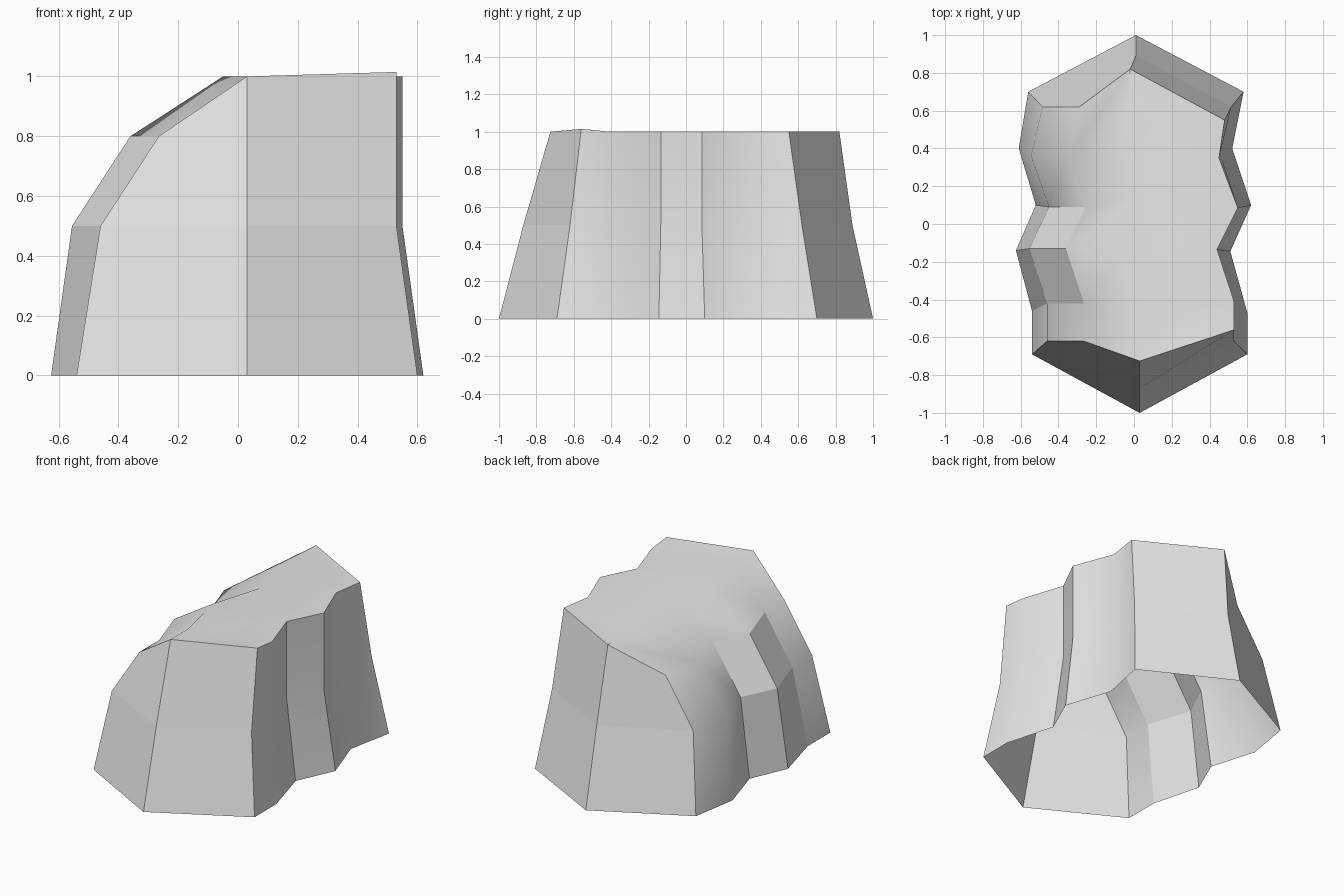
import bpy
import bmesh
import math

# Remove the default cube if present
default_cube = bpy.data.objects.get("Cube")
if default_cube:
    bpy.data.objects.remove(default_cube, do_unlink=True)

# Single stone colour
stone = bpy.data.materials.new("stone grey")
stone.use_nodes = True
stone_colour = (0.8, 0.8, 0.8, 1.0)
stone.diffuse_color = stone_colour
stone.node_tree.nodes["Principled BSDF"].inputs["Base Color"].default_value = stone_colour


def level(points, height):
    """Lift a plan-view line, front to back, to one height."""
    return [(x, y, height) for x, y in points]


# Sloping side: base, shoulder, upper slope
left_base = [(-.54, -.69), (-.54, -.46), (-.625, -.14), (-.52, .10), (-.61, .40), (-.56, .70)]
left_mid = [(-.46, -.62), (-.46, -.42), (-.555, -.13), (-.45, .09), (-.545, .36), (-.485, .62)]
left_high = [(x + .195, y) for x, y in left_mid]
# Ridge line where the slope meets the flat top
ridge = [(.03, -.725), (.03, -.55), (-.05, -.18), (.05, .15), (-.04, .57), (-.02, .82)]
# Steep side: top rim, middle, base
right_top = [(.53, -.56), (.53, -.41), (.44, -.135), (.55, .085), (.45, .35), (.48, .55)]
right_mid = [(.53, -.62), (.53, -.42), (.44, -.135), (.55, .085), (.46, .36), (.515, .62)]
right_base = [(.60, -.69), (.60, -.47), (.51, -.145), (.62, .10), (.52, .40), (.58, .70)]

lines = [
    level(left_base, 0), level(left_mid, .5), level(left_high, .8), level(ridge, 1),
    level(right_top, 1), level(right_mid, .5), level(right_base, 0),
]
# Slightly raised front corner of the rim
x, y, z = lines[4][0]
lines[4][0] = (x, y, z + .015)

bm = bmesh.new()
grid = [[bm.verts.new(p) for p in line] for line in lines]
flat_faces = []

# Skin between neighbouring lines, with the cut step left faceted
for band, (a, b) in enumerate(zip(grid, grid[1:])):
    for s in range(len(a) - 1):
        face = bm.faces.new((a[s], a[s + 1], b[s + 1], b[s]))
        if band < 2 and s in (1, 2):
            flat_faces.append(face)


def close_end(station, base, middle):
    """Pointed end wall made of two panels each side of a centre edge."""
    low, mid = bm.verts.new(base), bm.verts.new(middle)
    lb, lm, lh, top, rt, rm, rb = [line[station] for line in grid]
    for loop in ((low, mid, lm, lb), (mid, top, lh, lm),
                 (low, rb, rm, mid), (mid, rm, rt, top)):
        flat_faces.append(bm.faces.new(loop))


close_end(0, (.03, -1, 0), (.03, -.87, .5))
close_end(-1, (.01, 1, 0), (.01, .89, .5))

bmesh.ops.recalc_face_normals(bm, faces=bm.faces[:])
# Keep the outside facing out on this open shell
bm.normal_update()
top_face = max(bm.faces, key=lambda f: f.calc_center_median().z)
if top_face.normal.z < 0:
    bmesh.ops.reverse_faces(bm, faces=bm.faces[:])

bm.faces.index_update()
flat_indices = [f.index for f in flat_faces]
mesh = bpy.data.meshes.new("boulder")
bm.to_mesh(mesh)
bm.free()
mesh.materials.append(stone)
boulder = bpy.data.objects.new("boulder", mesh)
bpy.context.collection.objects.link(boulder)

# Soft slopes with hard creases and faceted panels
bpy.ops.object.select_all(action='DESELECT')
boulder.select_set(True)
bpy.context.view_layer.objects.active = boulder
bpy.ops.object.shade_smooth_by_angle(angle=math.radians(35))
for index in flat_indices:
    mesh.polygons[index].use_smooth = False
